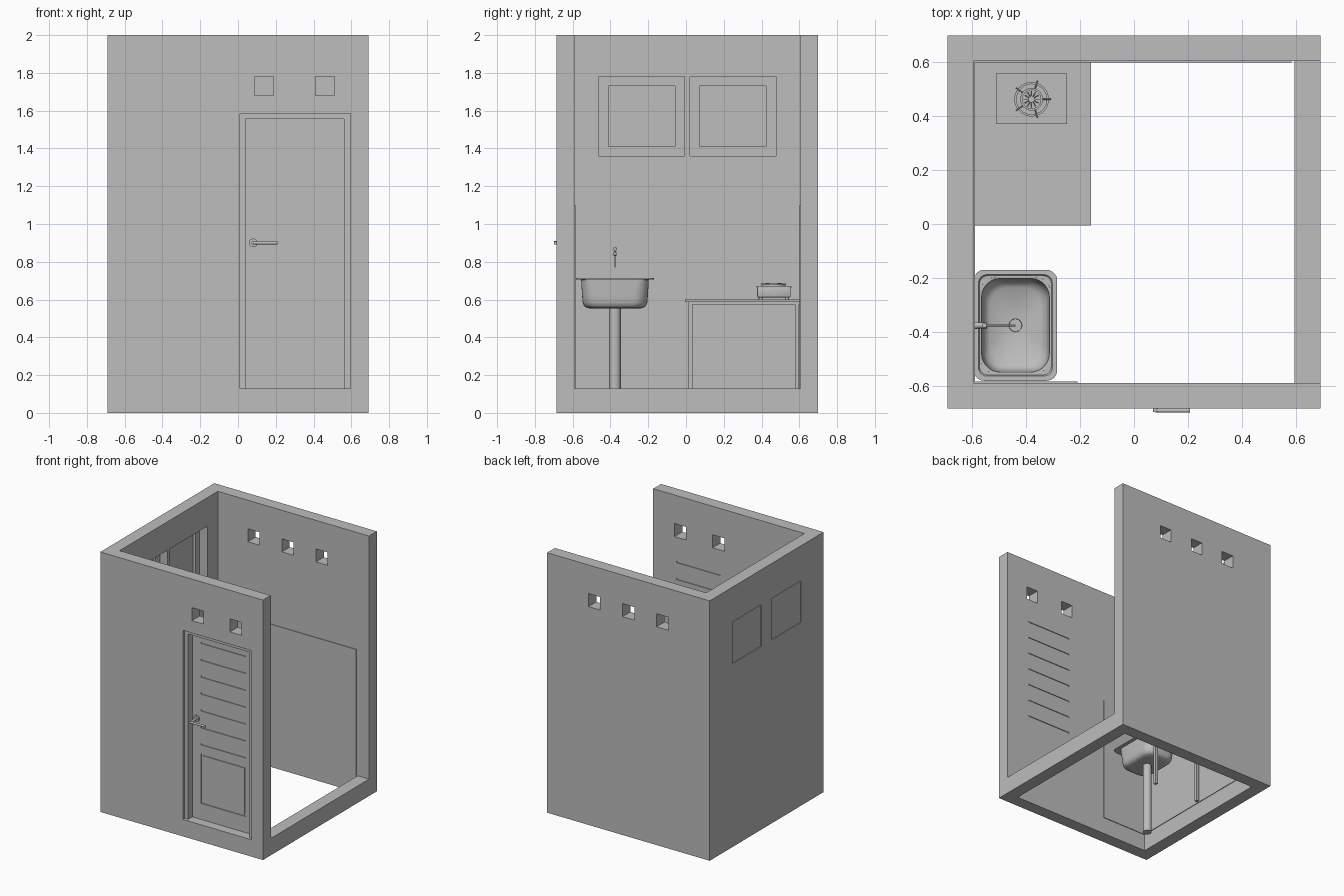
import bpy, bmesh, math
from mathutils import Vector

default = bpy.data.objects.get("Cube")
if default:
    bpy.data.objects.remove(default, do_unlink=True)

grey = bpy.data.materials.new("plain_grey")
grey.use_nodes = True
grey.diffuse_color = (0.51, 0.51, 0.51, 1)
grey.node_tree.nodes["Principled BSDF"].inputs["Base Color"].default_value = (0.51, 0.51, 0.51, 1)


def finish(name, bm, smooth=False):
    bmesh.ops.recalc_face_normals(bm, faces=bm.faces)
    mesh = bpy.data.meshes.new(name)
    bm.to_mesh(mesh)
    bm.free()
    mesh.materials.append(grey)
    obj = bpy.data.objects.new(name, mesh)
    bpy.context.collection.objects.link(obj)
    if smooth:
        bpy.ops.object.select_all(action='DESELECT')
        obj.select_set(True)
        bpy.context.view_layer.objects.active = obj
        bpy.ops.object.shade_smooth_by_angle(angle=math.radians(40))
    return obj


def box(name, x, y, z, bevel=0):
    bm = bmesh.new()
    bmesh.ops.create_cube(bm, size=1)
    for v in bm.verts:
        for i, (lo, hi) in enumerate((x, y, z)):
            v.co[i] = lo if v.co[i] < 0 else hi
    if bevel:
        bmesh.ops.bevel(bm, geom=bm.edges[:], offset=bevel, segments=2, affect='EDGES', profile=0.5)
    return finish(name, bm, bevel > 0)


def rod(name, start, end, r1, r2=None, sides=24):
    start, end = Vector(start), Vector(end)
    axis = end - start
    bm = bmesh.new()
    bmesh.ops.create_cone(bm, cap_ends=True, segments=sides, radius1=r1,
                          radius2=r1 if r2 is None else r2, depth=axis.length)
    bmesh.ops.rotate(bm, verts=bm.verts, matrix=Vector((0, 0, 1)).rotation_difference(axis).to_matrix())
    bmesh.ops.translate(bm, verts=bm.verts, vec=(start + end) / 2)
    return finish(name, bm, True)


def loft(name, centre, rings):
    """Skin a stack of rounded rectangles given as half x, half y, radius, z."""
    bm = bmesh.new()
    loops = []
    for hx, hy, r, z in rings:
        loop = []
        for k in range(32):
            quarter, step = divmod(k, 8)
            a = math.pi / 2 * (quarter + step / 7)
            sx = 1 if quarter in (0, 3) else -1
            sy = 1 if quarter < 2 else -1
            loop.append(bm.verts.new((centre[0] + sx * (hx - r) + r * math.cos(a),
                                      centre[1] + sy * (hy - r) + r * math.sin(a), z)))
        loops.append(loop)
    for a, b in zip(loops, loops[1:]):
        for i in range(32):
            j = (i + 1) % 32
            bm.faces.new((a[i], a[j], b[j], b[i]))
    bm.faces.new(loops[0])
    bm.faces.new(loops[-1])
    return finish(name, bm, True)


def cut(target, cutters):
    for x, y, z in cutters:
        cutter = box("cutter", x, y, z)
        cutter.hide_render = True
        mod = target.modifiers.new("cut", 'BOOLEAN')
        mod.operation, mod.solver, mod.object = 'DIFFERENCE', 'EXACT', cutter
        bpy.context.view_layer.objects.active = target
        bpy.ops.object.modifier_apply(modifier=mod.name)
        bpy.data.objects.remove(cutter, do_unlink=True)


# Walls: open top and bottom, right side open above a low sill
FRONT, BACK, SIDE, SILL = -0.59, 0.605, 0.595, 0.13
walls = box("walls", (-0.692, 0.692), (-0.685, 0.7), (0, 2))
inside = (FRONT, BACK)
vent_z = (1.68, 1.78)
cuts = [((-SIDE, SIDE), inside, (-1, 3)),
        ((0, 1), inside, (SILL, 3)),
        ((0.01, SIDE), (-0.8, -0.5), (SILL, 1.585))]
cuts += [((x - 0.05, x + 0.05), (-0.8, -0.5), vent_z) for x in (0.137, 0.461)]
cuts += [((x - 0.05, x + 0.05), (0.5, 0.8), vent_z) for x in (-0.29, 0, 0.29)]
# Stepped window openings in the left-hand wall
windows = (-0.235, 0.248)
for y in windows:
    cuts.append(((-0.66, -0.5), (y - 0.228, y + 0.228), (1.36, 1.78)))
    cuts.append(((-0.8, -0.5), (y - 0.176, y + 0.176), (1.41, 1.73)))
cut(walls, cuts)
for i, y in enumerate(windows):
    box(f"window_pane_{i + 1}", (-0.685, -0.68), (y - 0.176, y + 0.176), (1.41, 1.73))

# Thin tile cladding on the lower walls
TILE = (SILL, 1.1)
box("back_tiles", (-SIDE, 0.585), (BACK - 0.005, BACK), TILE)
box("side_tiles", (-SIDE, -0.59), inside, TILE)
box("front_tiles", (-SIDE, -0.21), (FRONT, FRONT + 0.005), TILE)

# Door frame, set back from the outer wall face
frame_y = (-0.662, FRONT)
box("frame_left", (0.01, 0.04), frame_y, (SILL, 1.585))
box("frame_right", (0.56, SIDE), frame_y, (SILL, 1.585))
box("frame_top", (0.04, 0.56), frame_y, (1.555, 1.585))

# Door leaf: slats grooved on both faces, lower panel outlined outside
door = box("door", (0.04, 0.56), (-0.612, FRONT), (SILL, 1.555))
LEFT, RIGHT, G = 0.115, 0.495, 0.006
OUTER, INNER = (-0.63, -0.606), (-0.596, -0.57)
grooves = []
for i in range(7):
    z = 1.49 - 0.13 * i
    grooves += [((LEFT, RIGHT), y, (z - G, z + G)) for y in (OUTER, INNER)]
grooves += [((LEFT, RIGHT), OUTER, (z - G, z + G)) for z in (0.26, 0.63)]
grooves += [((x - G, x + G), OUTER, (0.26, 0.63)) for x in (LEFT + G, RIGHT - G)]
cut(door, grooves)

# Door handle
rod("handle_rose", (0.08, -0.612, 0.9), (0.08, -0.624, 0.9), 0.023)
rod("handle_shaft", (0.08, -0.612, 0.9), (0.08, -0.698, 0.9), 0.009)
rod("handle_lever", (0.08, -0.692, 0.9), (0.208, -0.692, 0.9), 0.008)

# Sink bowl with sunken drain, rim and pedestal pipe
SX, SY = -0.44, -0.376
loft("sink", (SX, SY), [
    (0.08, 0.125, 0.06, 0.552), (0.105, 0.15, 0.07, 0.556), (0.119, 0.164, 0.075, 0.566),
    (0.126, 0.171, 0.075, 0.585), (0.129, 0.174, 0.075, 0.62), (0.132, 0.179, 0.06, 0.706),
    (0.155, 0.206, 0.04, 0.706), (0.155, 0.206, 0.04, 0.713), (0.137, 0.188, 0.03, 0.713),
    (0.133, 0.184, 0.03, 0.706), (0.126, 0.174, 0.07, 0.704), (0.121, 0.169, 0.07, 0.62),
    (0.114, 0.16, 0.07, 0.592), (0.095, 0.14, 0.07, 0.576), (0.024, 0.024, 0.0235, 0.57),
    (0.023, 0.023, 0.0225, 0.556)])
rod("sink_pedestal", (SX, SY, 0), (SX, SY, 0.554), 0.031)

# Tap on the wall above the sink
rod("tap_flange", (-0.59, SY, 0.84), (-0.583, SY, 0.84), 0.013)
rod("tap_body", (-0.59, SY, 0.84), (-0.545, SY, 0.84), 0.011)
rod("tap_stem", (-0.555, SY, 0.84), (-0.555, SY, 0.862), 0.005)
rod("tap_knob", (-0.555, SY, 0.86), (-0.555, SY, 0.876), 0.009)
rod("tap_spout", (-0.55, SY, 0.838), (-0.44, SY, 0.80), 0.0035)
rod("tap_outlet", (-0.442, SY, 0.804), (-0.442, SY, 0.77), 0.0035)

# Table
box("table_top", (-0.59, -0.16), (-0.005, 0.6), (0.588, 0.6))
for i, x in enumerate((-0.58, -0.195)):
    box(f"table_rail_{i + 1}", (x, x + 0.022), (0.01, 0.6), (0.575, 0.588))
    for j, y in enumerate((0.012, 0.576)):
        box(f"table_leg_{i + 1}_{j + 1}", (x, x + 0.022), (y, y + 0.022), (SILL, 0.588))

# Stove body, feet and knob
BX, BY = -0.38, 0.463
box("stove_body", (-0.508, -0.255), (0.376, 0.554), (0.612, 0.668), 0.006)
box("stove_top", (-0.513, -0.248), (0.372, 0.558), (0.665, 0.672))
for i, x in enumerate((-0.49, -0.27)):
    for j, y in enumerate((0.395, 0.535)):
        rod(f"stove_foot_{i + 1}_{j + 1}", (x, y, 0.6), (x, y, 0.615), 0.01, sides=12)
rod("stove_knob", (-0.257, BY, 0.64), (-0.249, BY, 0.64), 0.014)


# Burner rings, flame slots and pan supports
def ring(name, r_in, r_out, low, high):
    bm = bmesh.new()
    profile = [bm.verts.new((r, 0, z)) for r, z in
               ((r_in, low), (r_out, low), (r_out, high), (r_in, high))]
    edges = [bm.edges.new((profile[i], profile[(i + 1) % 4])) for i in range(4)]
    bmesh.ops.spin(bm, geom=profile + edges, cent=(0, 0, 0), axis=(0, 0, 1),
                   angle=math.tau, steps=32, use_merge=True)
    bmesh.ops.translate(bm, verts=bm.verts, vec=(BX, BY, 0))
    return finish(name, bm, True)


def spokes(name, count, inner, outer, z, radius):
    for i in range(count):
        d = Vector((math.cos(math.tau * i / count), math.sin(math.tau * i / count), 0))
        base = Vector((BX, BY, z))
        rod(f"{name}_{i + 1}", base + d * inner, base + d * outer, radius, sides=8)


ring("burner_tray", 0.056, 0.064, 0.671, 0.683)
ring("burner_ring", 0.034, 0.042, 0.671, 0.685)
rod("burner_cap", (BX, BY, 0.671), (BX, BY, 0.685), 0.012)
spokes("flame_slot", 12, 0.01, 0.03, 0.68, 0.0015)
spokes("pan_support", 5, 0.04, 0.072, 0.686, 0.0022)
